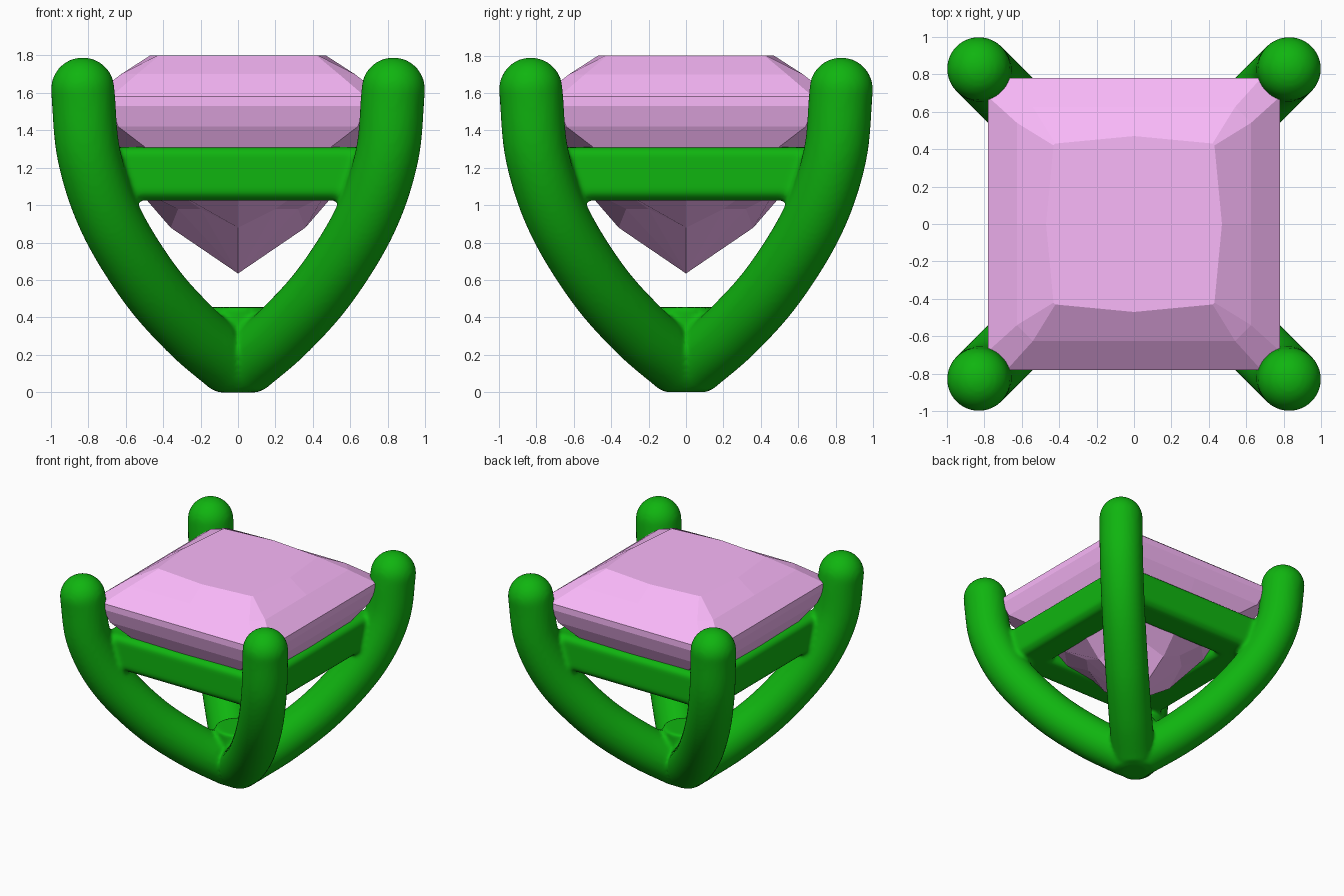
import bpy, bmesh, math
from mathutils import Matrix, Vector

if "Cube" in bpy.data.objects:
    bpy.data.objects.remove(bpy.data.objects["Cube"])

def material(name, rgb):
    m = bpy.data.materials.new(name)
    m.diffuse_color = (*rgb, 1)
    m.use_nodes = True
    m.node_tree.nodes["Principled BSDF"].inputs["Base Color"].default_value = m.diffuse_color
    return m

GREEN = material("green_metal", (0.005, 0.46, 0.005))
PINK = material("pink_stone", (0.95, 0.48, 0.95))
R = 0.17  # prong radius

def add_mesh(name, bm, mat):
    bmesh.ops.recalc_face_normals(bm, faces=bm.faces)
    me = bpy.data.meshes.new(name)
    bm.to_mesh(me)
    bm.free()
    ob = bpy.data.objects.new(name, me)
    bpy.context.collection.objects.link(ob)
    me.materials.append(mat)
    return ob

def loft(bm, rings):
    """Skin closed rings of equal length, returning the vertex rings."""
    vr = [[bm.verts.new(p) for p in ring] for ring in rings]
    n = len(vr[0])
    for a, b in zip(vr, vr[1:]):
        for i in range(n):
            bm.faces.new((a[i], a[(i + 1) % n], b[(i + 1) % n], b[i]))
    return vr

def smooth_path(pts, steps=8):
    """Catmull-Rom curve through 2D points."""
    p = [2 * pts[0] - pts[1]] + pts + [2 * pts[-1] - pts[-2]]
    out = []
    for i in range(1, len(p) - 2):
        a, b, c, d = p[i - 1:i + 3]
        for k in range(steps):
            t = k / steps
            out.append(0.5 * (2 * b + (c - a) * t + (2 * a - 5 * b + 4 * c - d) * t * t
                              + (3 * b - a - 3 * c + d) * t ** 3))
    return out + [pts[-1]]

# Setting: four curved prongs on the diagonals with round tips
bm = bmesh.new()
spine = [(0.04, 0.15), (0.25, 0.33), (0.472, 0.58), (0.68, 0.92), (0.796, 1.265), (0.83, 1.62)]
path = smooth_path([Vector((x * math.sqrt(2), z)) for x, z in spine])
# round tip: keep sweeping upward while the radius shrinks
stations = [(p, R) for p in path]
for k in range(1, 9):
    a = math.radians(11 * k)
    stations.append((path[-1] + Vector((0, R * math.sin(a))), R * math.cos(a)))
for q in range(4):
    turn = Matrix.Rotation(math.radians(45 + 90 * q), 3, 'Z')
    rings = []
    for i, (p, r) in enumerate(stations):
        last = len(path) - 1
        t = Vector((0, 1)) if i >= last else (path[i + 1] - path[max(i - 1, 0)]).normalized()
        rings.append([turn @ Vector((p.x + r * math.cos(u) * t.y, r * math.sin(u),
                                     p.y - r * math.cos(u) * t.x))
                      for u in (2 * math.pi * j / 32 for j in range(32))])
    vr = loft(bm, rings)
    bm.faces.new(vr[0])
    bm.faces.new(vr[-1])

# Base hub where the prongs meet
loops = [(0.10, 0.0), (0.14, 0.012), (0.17, 0.06), (0.17, 0.455)]
vr = loft(bm, [[(r * math.cos(2 * math.pi * j / 32), r * math.sin(2 * math.pi * j / 32), z)
                for j in range(32)] for r, z in loops])
bm.faces.new(vr[0])
bm.faces.new(vr[-1])

# Square gallery rail with softened edges
profile = [(0.48, 1.025), (0.69, 1.025), (0.73, 1.065), (0.73, 1.28),
           (0.70, 1.31), (0.48, 1.31), (0.455, 1.28), (0.455, 1.055)]
vr = loft(bm, [[(-d, -d, z), (d, -d, z), (d, d, z), (-d, d, z)]
               for d, z in profile + profile[:1]])
bmesh.ops.remove_doubles(bm, verts=vr[0] + vr[-1], dist=1e-5)

setting = add_mesh("prong_setting", bm, GREEN)
# Fuse into one skin with small fillets
mod = setting.modifiers.new("fuse", 'REMESH')
mod.mode = 'VOXEL'
mod.voxel_size = 0.016
mod.use_smooth_shade = True
mod = setting.modifiers.new("fillet", 'SMOOTH')
mod.factor = 0.5
mod.iterations = 6

# Faceted square gemstone: rings of (mid-side, side, corner cut, height, mid-side height)
def gem_ring(m, s, a, z, zm=None):
    pts = []
    for q in range(4):
        rot = Matrix.Rotation(math.radians(90 * q), 3, 'Z')
        pts += [rot @ Vector(p) for p in ((0, -m, zm or z), (a, -s, z), (s, -a, z))]
    return pts

bm = bmesh.new()
vr = loft(bm, [gem_ring(*r) for r in (
    (0.47, 0.43, 0.42, 1.80),
    (0.625, 0.625, 0.54, 1.70),
    (0.78, 0.78, 0.68, 1.58),
    (0.78, 0.78, 0.68, 1.53),
    (0.745, 0.745, 0.64, 1.42),
    (0.68, 0.67, 0.47, 1.29),
    (0.49, 0.46, 0.30, 1.05, 1.03),
    (0.36, 0.32, 0.20, 0.98, 0.88))])
bm.faces.new(vr[0])
tip = bm.verts.new((0, 0, 0.635))
for i in range(12):
    bm.faces.new((vr[-1][i], vr[-1][(i + 1) % 12], tip))
add_mesh("gemstone", bm, PINK)
